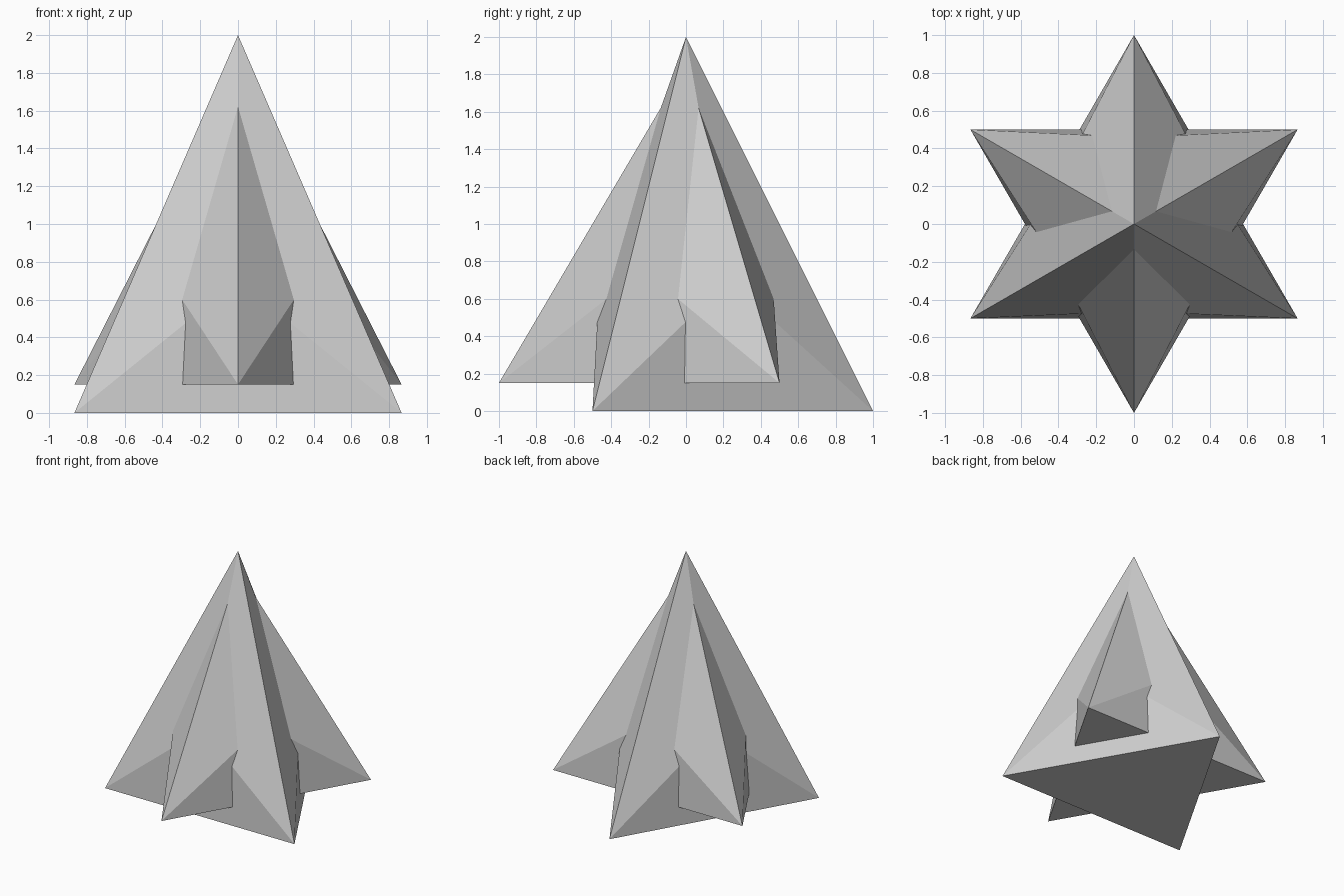
import bpy, bmesh, math

if "Cube" in bpy.data.objects:
    bpy.data.objects.remove(bpy.data.objects["Cube"])


def spiked_pyramid(name, base_z, tip_z, start_angle, bulge):
    """Three-sided pyramid whose slanted faces are poked outward."""
    bm = bmesh.new()
    ring = []
    for i in range(3):
        a = math.radians(start_angle + i * 120)
        ring.append(bm.verts.new((math.cos(a), math.sin(a), base_z)))
    tip = bm.verts.new((0, 0, tip_z))
    bm.faces.new(ring[::-1])
    sides = [bm.faces.new((ring[i], ring[(i + 1) % 3], tip)) for i in range(3)]
    bm.normal_update()
    bmesh.ops.poke(bm, faces=sides, offset=bulge, center_mode='MEAN')
    bm.normal_update()
    mesh = bpy.data.meshes.new(name)
    bm.to_mesh(mesh)
    bm.free()
    obj = bpy.data.objects.new(name, mesh)
    bpy.context.collection.objects.link(obj)
    return obj


# Tall pyramid standing on the ground, one corner pointing back
spiked_pyramid("main_pyramid", 0.0, 2.0, 90, 0.133)
# Shorter raised pyramid turned half way round, one corner pointing forward
spiked_pyramid("raised_pyramid", 0.15, 1.85, -90, 0.13)
